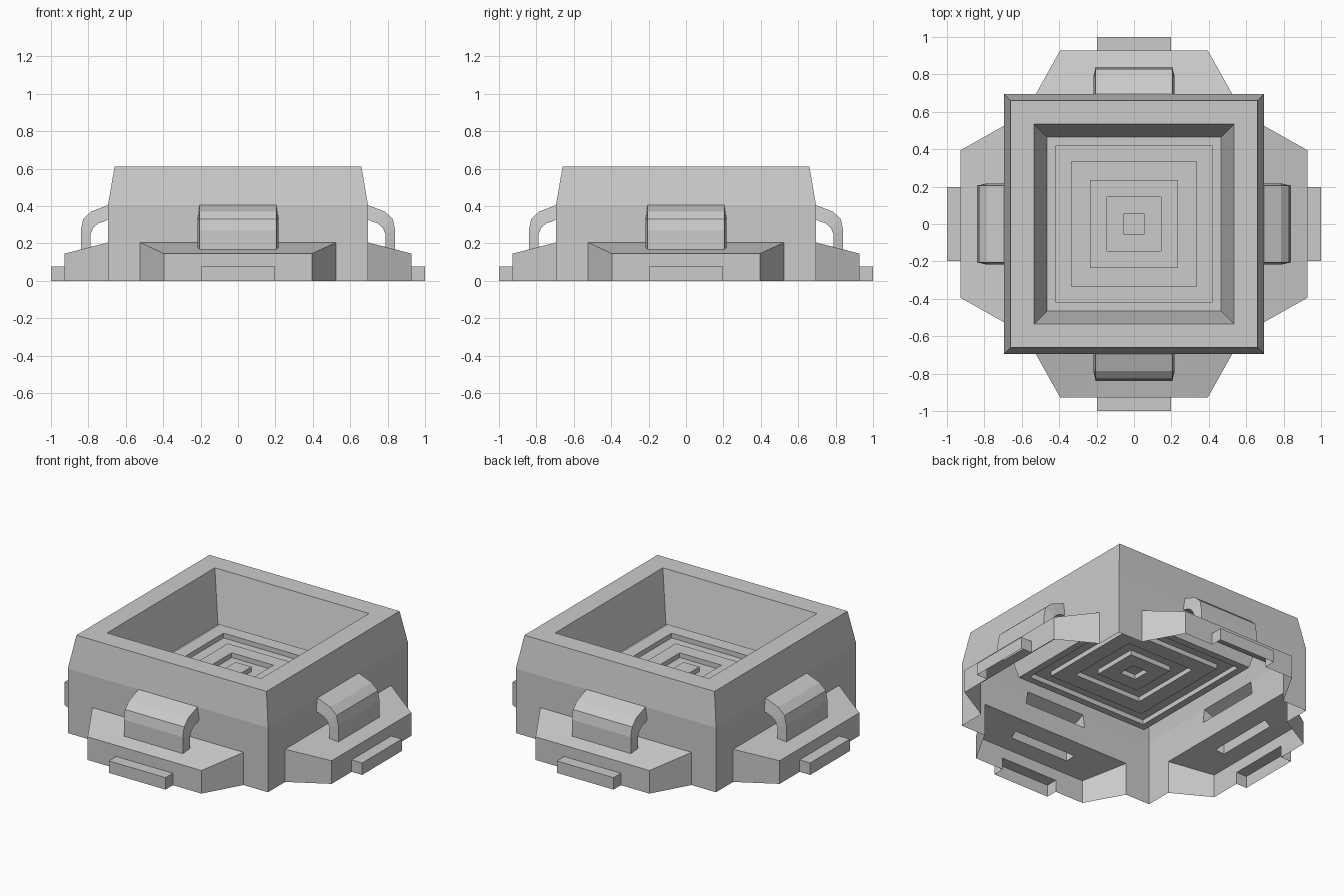
import bpy

if "Cube" in bpy.data.objects:
    bpy.data.objects.remove(bpy.data.objects["Cube"])

def make_object(name, verts, faces):
    mesh = bpy.data.meshes.new(name)
    mesh.from_pydata(verts, [], faces)
    mesh.validate()
    mesh.update()
    ob = bpy.data.objects.new(name, mesh)
    bpy.context.collection.objects.link(ob)
    return ob

def four_sides(name, polys):
    """polys are (x, outward distance, z) points of the front side; repeat on all 4 sides."""
    verts, faces = [], []
    for c, s in ((1, 0), (0, 1), (-1, 0), (0, -1)):
        for poly in polys:
            start = len(verts)
            for x, d, z in poly:
                y = -d
                verts.append((c * x - s * y, s * x + c * y, z))
            faces.append(list(range(start, len(verts))))
    return make_object(name, verts, faces)

def mirror(poly):
    return [(-x, d, z) for x, d, z in reversed(poly)]

W, WZ = 0.695, 0.405            # wall half width, wall height
SW, SZ = 0.525, 0.205           # skirt half width and height at the wall
FW, FD, FZ = 0.395, 0.927, 0.145  # skirt front half width, distance, height
PW, PZ = 0.197, 0.075           # step half width, height
HO, HI = 0.205, 0.217           # handle outer and inner half widths

# Handle profile (outward distance, z), wall to skirt
outer = [(W, WZ), (.785, .37), (.828, .33), (.84, .27), (.84, .167)]
inner = [(W, .325), (.745, .308), (.773, .285), (.788, .25), (.788, .181)]

# Outer walls, open where skirts and handles join
half = [(SW, W, 0), (W, W, 0), (W, W, WZ), (HO, W, WZ), (HI, W, .325)]
wall = [(SW, W, SZ)] + half + mirror(half) + [(-SW, W, SZ)]
four_sides("outer_wall", [wall])

# Tapered top, rim, pit and concentric raised floor ridges
lo, hi = 0.30, 0.33
rings = [(W, WZ), (.66, .61), (.535, .61), (.465, lo)]
up = True
for r in (.42, .335, .235, .145, .055):
    rings += [(r, lo), (r, hi)] if up else [(r, hi), (r, lo)]
    up = not up
verts, faces = [], []
for r, z in rings:
    verts += [(-r, -r, z), (r, -r, z), (r, r, z), (-r, r, z)]
for k in range(len(rings) - 1):
    for i in range(4):
        j = (i + 1) % 4
        faces.append((4 * k + i, 4 * k + j, 4 * k + 4 + j, 4 * k + 4 + i))
n = len(verts)
faces.append((n - 4, n - 3, n - 2, n - 1))
make_object("rim_and_pit", verts, faces)

# Sloped skirts, with a slot in the top for the handle
top = [(-FW, FD, FZ), (FW, FD, FZ), (SW, W, SZ), (-SW, W, SZ)]
slot = [(-HO, .84, .167), (HO, .84, .167), (HI, .788, .181), (-HI, .788, .181)]
skirt = [[top[i], top[(i + 1) % 4], slot[(i + 1) % 4], slot[i]] for i in range(4)]
side = [(FW, FD, 0), (SW, W, 0), (SW, W, SZ), (FW, FD, FZ)]
skirt += [side, mirror(side)]
skirt.append([(-FW, FD, 0), (-PW, FD, 0), (-PW, FD, PZ), (PW, FD, PZ),
              (PW, FD, 0), (FW, FD, 0), (FW, FD, FZ), (-FW, FD, FZ)])
four_sides("skirt", skirt)

# Small steps in front of the skirts
end = [(PW, 1, 0), (PW, FD, 0), (PW, FD, PZ), (PW, 1, PZ)]
four_sides("step", [
    [(-PW, 1, 0), (PW, 1, 0), (PW, 1, PZ), (-PW, 1, PZ)],
    [(-PW, 1, PZ), (PW, 1, PZ), (PW, FD, PZ), (-PW, FD, PZ)],
    end, mirror(end)])

# Curved handles
handle = []
for i in range(4):
    o0, o1, i0, i1 = outer[i], outer[i + 1], inner[i], inner[i + 1]
    handle.append([(-HO, *o1), (HO, *o1), (HO, *o0), (-HO, *o0)])
    handle.append([(-HI, *i0), (HI, *i0), (HI, *i1), (-HI, *i1)])
    cheek = [(HO, *o1), (HI, *i1), (HI, *i0), (HO, *o0)]
    handle += [cheek, mirror(cheek)]
four_sides("handle", handle)
